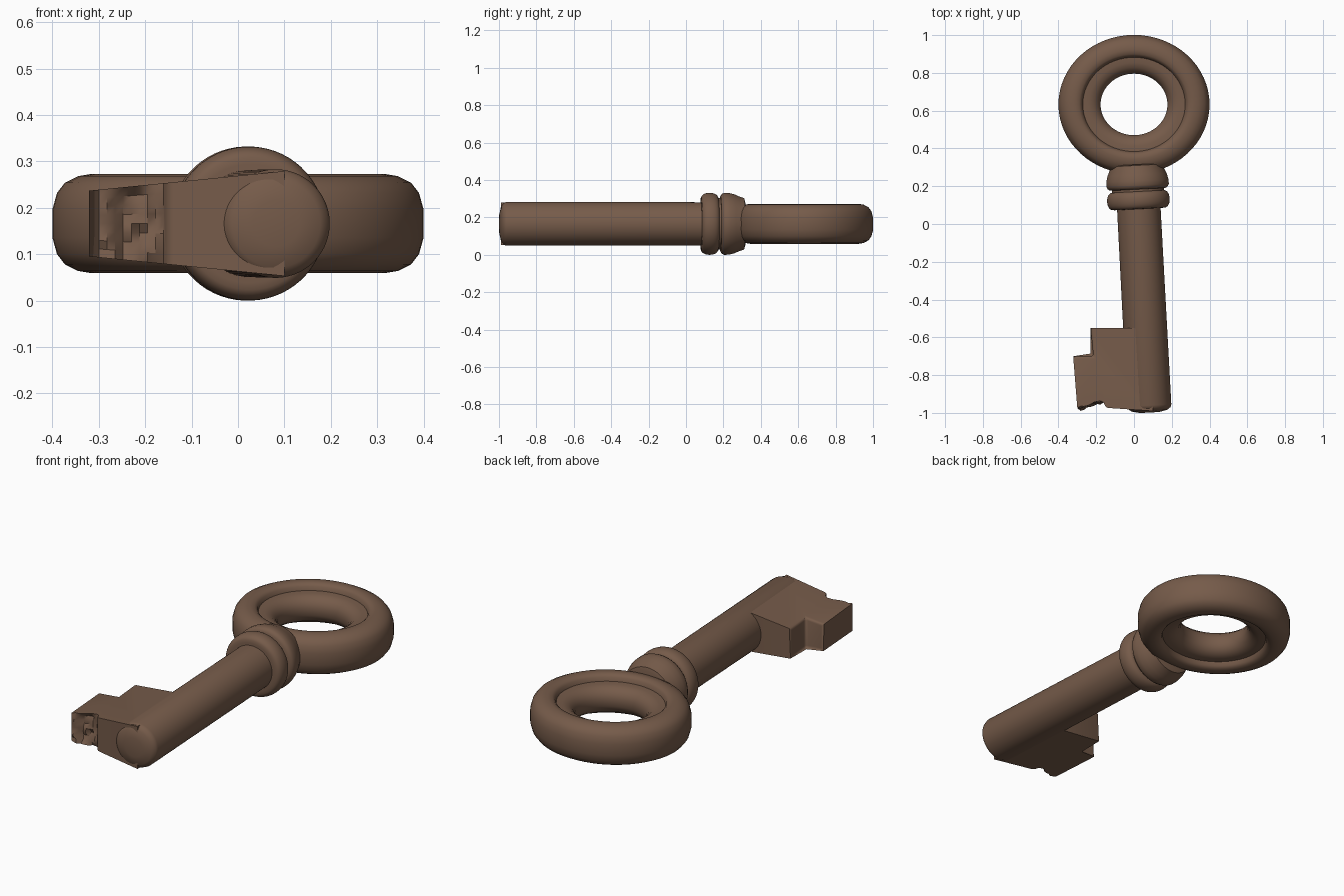
import bpy, bmesh, math, random
from mathutils import Matrix, Vector

if "Cube" in bpy.data.objects:
    bpy.data.objects.remove(bpy.data.objects["Cube"])

random.seed(4)
ZC = 0.166  # height of the key's centre plane

mat = bpy.data.materials.new("aged brown metal")
mat.diffuse_color = (0.18, 0.105, 0.068, 1)
mat.use_nodes = True
mat.node_tree.nodes["Principled BSDF"].inputs["Base Color"].default_value = mat.diffuse_color


def finish(bm, name, angle=35):
    bmesh.ops.recalc_face_normals(bm, faces=bm.faces[:])
    me = bpy.data.meshes.new(name)
    bm.to_mesh(me)
    bm.free()
    ob = bpy.data.objects.new(name, me)
    bpy.context.collection.objects.link(ob)
    me.materials.append(mat)
    bpy.ops.object.select_all(action='DESELECT')
    ob.select_set(True)
    bpy.context.view_layer.objects.active = ob
    bpy.ops.object.shade_smooth_by_angle(angle=math.radians(angle))
    return ob


def lathe(name, profile, matrix, closed=False, n=64):
    """Spin (radius, height) points round local z; cap the ends if open."""
    bm = bmesh.new()
    rings = [[bm.verts.new((r * math.cos(2 * math.pi * i / n),
                            r * math.sin(2 * math.pi * i / n), h))
              for i in range(n)] for r, h in profile]
    pairs = list(zip(rings, rings[1:]))
    if closed:
        pairs.append((rings[-1], rings[0]))
    else:
        bm.faces.new(rings[0])
        bm.faces.new(rings[-1])
    for a, b in pairs:
        for i in range(n):
            j = (i + 1) % n
            bm.faces.new((a[i], a[j], b[j], b[i]))
    bm.transform(matrix)
    return finish(bm, name)


# Ring handle: rounded outside, stepped recess around the hole on both faces
half = [(0.400, 0.03), (0.390, 0.066), (0.373, 0.088), (0.345, 0.102),
        (0.315, 0.107), (0.290, 0.103), (0.277, 0.092), (0.271, 0.072),
        (0.240, 0.071), (0.212, 0.064), (0.190, 0.045), (0.177, 0.02)]
ring = half + [(r, -h) for r, h in reversed(half)]
lathe("ring_handle", ring,
      Matrix.Translation((0, 0.633, ZC)) @ Matrix.Diagonal((1, 0.92, 1, 1)), True)

# Shaft and collars share an axis that leans slightly to the right at the tip
START, END = Vector((0.014, 0.30, ZC)), Vector((0.083, -1.0, ZC))
AXIS = Vector((0, 0, 1)).rotation_difference(END - START).to_matrix().to_4x4()
AXIS = Matrix.Translation(START) @ AXIS
L = (END - START).length

lathe("shaft", [(0.115, 0.0), (0.117, L - 0.04), (0.112, L - 0.025),
                (0.095, L - 0.012), (0.05, L - 0.002)], AXIS)
lathe("upper_collar", [(0.12, -0.015), (0.138, -0.01), (0.146, 0.015), (0.157, 0.04),
                       (0.165, 0.07), (0.166, 0.095), (0.160, 0.108),
                       (0.148, 0.116), (0.12, 0.118)], AXIS)
lathe("collar_gap", [(0.138, 0.10), (0.138, 0.15)], AXIS)
bead = [(0.128 + 0.038 * math.sin(math.pi * t / 12) ** 0.7,
         0.174 - 0.047 * math.cos(math.pi * t / 12)) for t in range(13)]
lathe("lower_collar", bead, AXIS)

# Key bit: stepped outline, thinning away from the shaft
outline = [(0.09, -0.55), (-0.23, -0.55), (-0.215, -0.70), (-0.322, -0.70),
           (-0.30, -0.975), (-0.16, -0.945), (-0.15, -0.973), (0.10, -0.99)]
bm = bmesh.new()
layers = [[bm.verts.new((x, y, ZC + s * (0.071 + 0.1 * (x + 0.32))))
           for x, y in outline] for s in (-1, 1)]
for layer in layers:
    bm.faces.new(layer)
n = len(outline)
broken = None
for i in range(n):
    j = (i + 1) % n
    f = bm.faces.new((layers[0][i], layers[0][j], layers[1][j], layers[1][i]))
    if i == 4:
        broken = f
# soften every edge clear of the broken tooth and the shaft
near = set(broken.verts)
soft = [e for e in bm.edges
        if not any(v in near or v.co.x > 0.05 for v in e.verts)]
# broken end: finely divided and roughened, hollowed toward the middle
res = bmesh.ops.subdivide_edges(bm, edges=list(broken.edges), cuts=7, use_grid_fill=True)
for v in {g for g in res["geom_inner"] if isinstance(g, bmesh.types.BMVert)}:
    t = (v.co.x + 0.30) / 0.14
    if 0.02 < t < 0.98:
        up = (v.co.z - ZC) / 0.08
        hollow = 0.03 * math.sin(math.pi * t) * (1 if abs(up) < 0.95 else 0.3)
        v.co.y += hollow * (0.6 + 0.5 * up) + random.uniform(-0.012, 0.012)
        if t < 0.35:
            v.co.y -= 0.012
soft = [e for e in soft if e.is_valid]
bmesh.ops.bevel(bm, geom=soft, offset=0.014, segments=3, profile=0.5, affect='EDGES')
finish(bm, "key_bit")
